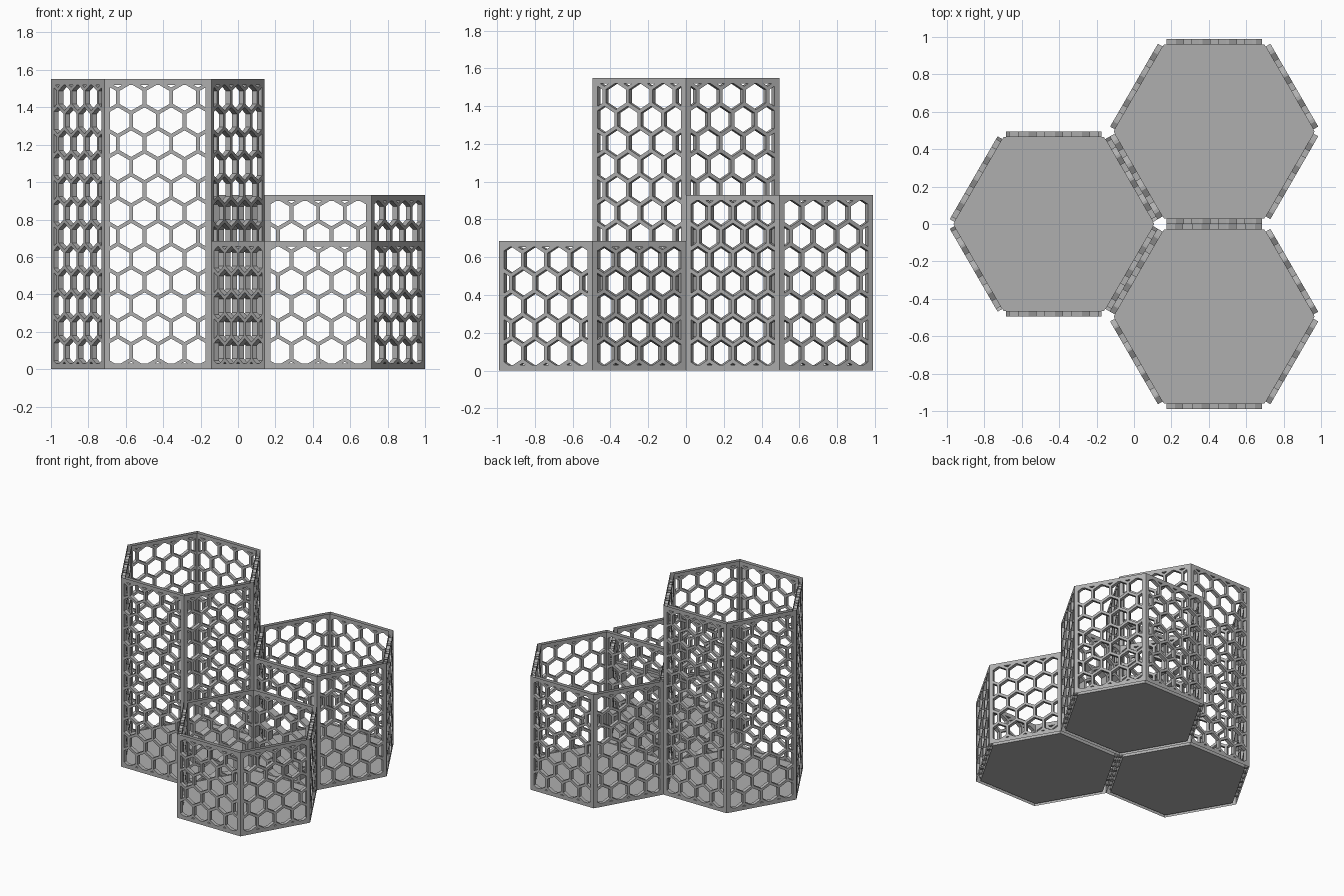
import bpy, bmesh
from math import cos, sin, tan, pi, sqrt, radians
from mathutils import Matrix, Vector

cube = bpy.data.objects.get("Cube")
if cube:
    bpy.data.objects.remove(cube, do_unlink=True)

SIDE = 4 / 7                      # hexagon side, equal to its outer radius
APOTHEM = SIDE * cos(pi / 6)
WALL = 0.03                       # wall thickness and rim width
FLOOR = 0.025
PITCH = SIDE / 4                  # honeycomb cell spacing
ROW = PITCH * cos(pi / 6)
FIRST_ROW = 0.092
HOLE_RADIUS = (PITCH - 0.02) / sqrt(3)

grey = bpy.data.materials.new("grey plastic")
grey.use_nodes = True
GREY = (0.43, 0.43, 0.43, 1)
grey.diffuse_color = GREY
grey.node_tree.nodes["Principled BSDF"].inputs["Base Color"].default_value = GREY


def clip(points, axis, limit, sign):
    """Keep the part of a convex polygon on one side of an axis limit."""
    kept = []
    for a, b in zip(points, points[1:] + points[:1]):
        da, db = sign * (limit - a[axis]), sign * (limit - b[axis])
        if da >= 0:
            kept.append(a)
        if da * db < 0:
            kept.append(a.lerp(b, da / (da - db)))
    return kept


def honeycomb(height):
    """Hole outlines, trimmed to leave a plain rim round the panel."""
    holes = []
    half = SIDE / 2 - WALL
    for row in range(-1, int(height / ROW) + 2):
        shift = PITCH / 2 if row % 2 == 0 else 0
        for col in range(-3, 4):
            centre = Vector((col * PITCH + shift, FIRST_ROW + row * ROW))
            hole = [centre + HOLE_RADIUS * Vector((sin(k * pi / 3), cos(k * pi / 3)))
                    for k in range(6)]
            for axis, limit, sign in ((0, half, 1), (0, -half, -1),
                                      (1, height - WALL, 1), (1, WALL, -1)):
                hole = clip(hole, axis, limit, sign)
            if len(hole) > 2:
                holes.append(hole)
    return holes


def panel_mesh(height):
    """One pierced wall panel with mitred, open ends."""
    curve = bpy.data.curves.new("panel_outline", "CURVE")
    curve.dimensions = "2D"
    curve.fill_mode = "BOTH"
    curve.extrude = WALL / 2
    h = SIDE / 2
    rim = [(-h, 0), (h, 0), (h, height), (-h, height)]
    for outline in [rim] + honeycomb(height):
        spline = curve.splines.new("POLY")
        spline.points.add(len(outline) - 1)
        for point, (x, y) in zip(spline.points, outline):
            point.co = (x, y, 0, 1)
        spline.use_cyclic_u = True
    helper = bpy.data.objects.new("panel_helper", curve)
    bpy.context.collection.objects.link(helper)
    graph = bpy.context.evaluated_depsgraph_get()
    mesh = bpy.data.meshes.new_from_object(helper.evaluated_get(graph))
    bpy.data.objects.remove(helper, do_unlink=True)

    bm = bmesh.new()
    bm.from_mesh(mesh)
    bmesh.ops.remove_doubles(bm, verts=bm.verts, dist=1e-5)
    at_end = lambda v: abs(v.co.x) > h - 1e-4
    ends = [f for f in bm.faces if all(at_end(v) for v in f.verts)]
    bmesh.ops.delete(bm, geom=ends, context="FACES")
    for v in bm.verts:
        if at_end(v) and v.co.z < 0:
            v.co.x *= 1 - WALL * tan(pi / 6) / h
    bm.to_mesh(mesh)
    bm.free()
    mesh.transform(Matrix.Translation((0, WALL / 2 - APOTHEM, 0))
                   @ Matrix.Rotation(pi / 2, 4, "X"))
    return mesh


def add_object(name, bm, location):
    bmesh.ops.recalc_face_normals(bm, faces=bm.faces)
    mesh = bpy.data.meshes.new(name)
    bm.to_mesh(mesh)
    bm.free()
    mesh.materials.clear()
    mesh.materials.append(grey)
    for poly in mesh.polygons:
        poly.material_index = 0
        poly.use_smooth = False
    obj = bpy.data.objects.new(name, mesh)
    obj.location = location
    bpy.context.collection.objects.link(obj)


def add_bin(name, x, y, height):
    # Six panels turned round the axis and welded at the mitres
    panel = panel_mesh(height)
    walls = bmesh.new()
    for _ in range(6):
        walls.from_mesh(panel)
        bmesh.ops.rotate(walls, verts=walls.verts, cent=(0, 0, 0),
                         matrix=Matrix.Rotation(radians(60), 3, "Z"))
    bmesh.ops.remove_doubles(walls, verts=walls.verts, dist=1e-4)
    add_object(name + "_walls", walls, (x, y, 0))
    bpy.data.meshes.remove(panel)

    # Solid floor fitted inside the walls
    floor = bmesh.new()
    radius = SIDE - WALL / cos(pi / 6)
    ring = [floor.verts.new((radius * cos(k * pi / 3), radius * sin(k * pi / 3), 0))
            for k in range(6)]
    base = floor.faces.new(ring)
    top = bmesh.ops.extrude_face_region(floor, geom=[base], use_keep_orig=True)["geom"]
    bmesh.ops.translate(floor, vec=(0, 0, FLOOR),
                        verts=[g for g in top if isinstance(g, bmesh.types.BMVert)])
    add_object(name + "_floor", floor, (x, y, 0))


# Three bins sharing sides
CENTRE = 1 - SIDE
add_bin("tall_bin", -CENTRE, 0, 1.55)
add_bin("medium_bin", CENTRE, APOTHEM, 0.93)
add_bin("short_bin", CENTRE, -APOTHEM, 0.685)
